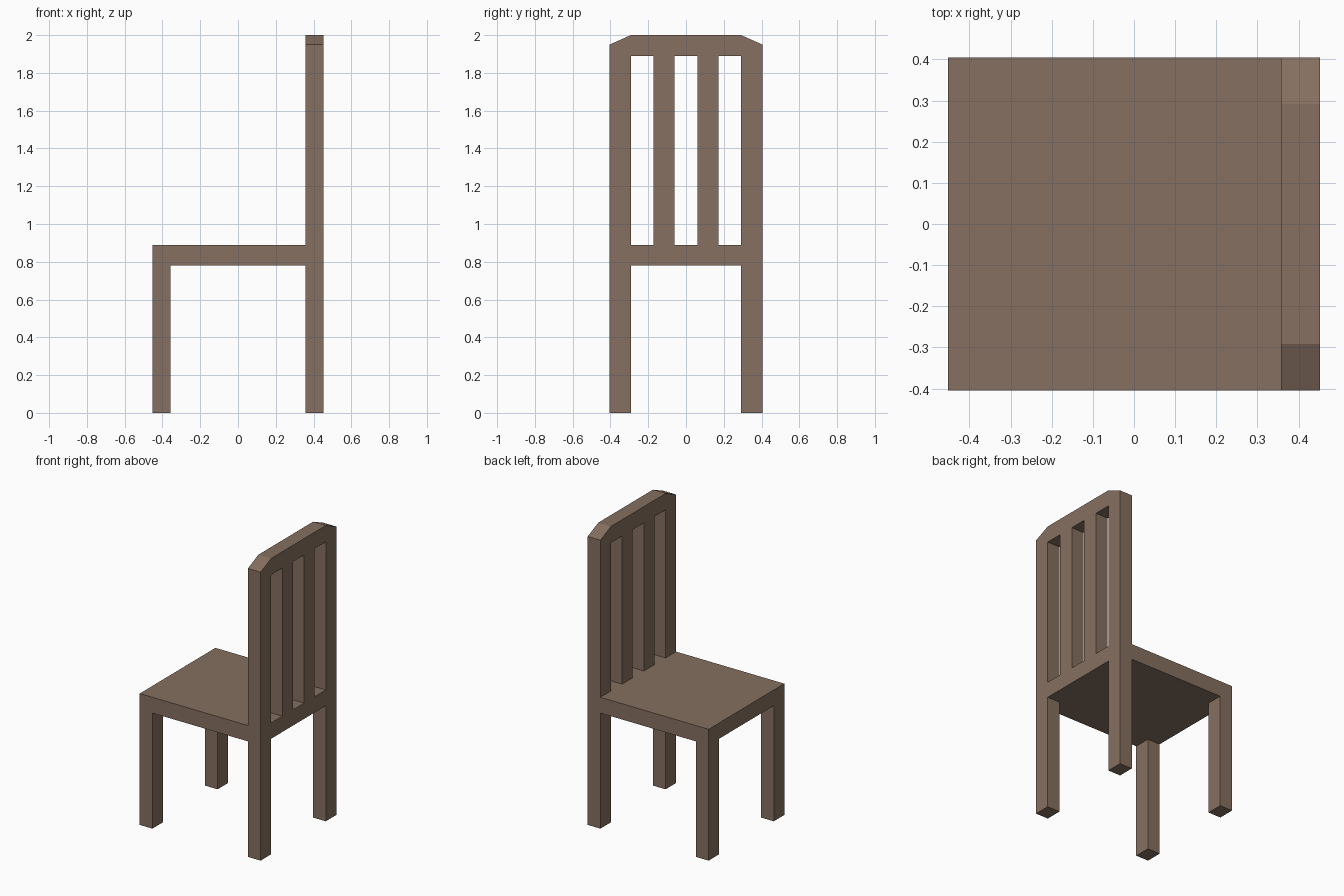
import bpy, bmesh, math
from mathutils import Matrix, Euler

if "Cube" in bpy.data.objects:
    bpy.data.objects.remove(bpy.data.objects["Cube"])

wood = bpy.data.materials.new("brown wood")
wood.diffuse_color = (0.235, 0.16, 0.115, 1)
wood.use_nodes = True
wood.node_tree.nodes["Principled BSDF"].inputs["Base Color"].default_value = wood.diffuse_color

X, Y = 0.452, 0.404            # half depth and half width
LEG_X, POST_Y = 0.095, 0.292   # leg thickness, inner side of the posts
SEAT_LOW, SEAT_TOP = 0.781, 0.888


def add_mesh(name, bm):
    bmesh.ops.recalc_face_normals(bm, faces=bm.faces)
    mesh = bpy.data.meshes.new(name)
    bm.to_mesh(mesh)
    bm.free()
    mesh.materials.append(wood)
    obj = bpy.data.objects.new(name, mesh)
    bpy.context.collection.objects.link(obj)
    return obj


def box(name, x, y, z):
    bm = bmesh.new()
    size = [b - a for a, b in (x, y, z)]
    mid = [(a + b) / 2 for a, b in (x, y, z)]
    bmesh.ops.create_cube(bm, size=1, matrix=Matrix.Translation(mid) @ Matrix.Diagonal((*size, 1)))
    return add_mesh(name, bm)


def panel(name, loops, x):
    """Extrude closed (y, z) loops along x; inner loops become holes."""
    curve = bpy.data.curves.new(name + "_profile", 'CURVE')
    curve.dimensions = '2D'
    curve.fill_mode = 'BOTH'
    curve.extrude = (x[1] - x[0]) / 2
    for loop in loops:
        spline = curve.splines.new('POLY')
        spline.points.add(len(loop) - 1)
        for point, (a, b) in zip(spline.points, loop):
            point.co = (a, b, 0, 1)
        spline.use_cyclic_u = True
    helper = bpy.data.objects.new(name + "_profile", curve)
    bpy.context.collection.objects.link(helper)
    bpy.context.view_layer.update()
    bm = bmesh.new()
    bm.from_mesh(helper.to_mesh())
    helper.to_mesh_clear()
    bpy.data.objects.remove(helper)
    bmesh.ops.remove_doubles(bm, verts=bm.verts, dist=1e-4)
    bmesh.ops.dissolve_limit(bm, angle_limit=0.01, verts=bm.verts, edges=bm.edges)
    turn = Euler((math.pi / 2, 0, math.pi / 2)).to_matrix().to_4x4()
    bm.transform(Matrix.Translation(((x[0] + x[1]) / 2, 0, 0)) @ turn)
    for f in bm.faces:
        f.smooth = False
    return add_mesh(name, bm)


# Seat and front legs
box("seat", (-X, X - LEG_X), (-Y, Y), (SEAT_LOW, SEAT_TOP))
for side, s in (("right", -1), ("left", 1)):
    box("front_leg_" + side, (-X, -X + LEG_X), sorted((s * POST_Y, s * Y)), (0, SEAT_LOW))

# Back with rear legs, clipped top corners and three slots between the slats
half = [(POST_Y, SEAT_LOW), (POST_Y, 0), (Y, 0), (Y, 1.95), (0.292, 2.0)]
outline = half + [(-y, z) for y, z in reversed(half)]
slots = [[(a, SEAT_TOP), (b, SEAT_TOP), (b, 1.889), (a, 1.889)]
         for a, b in ((-POST_Y, -0.172), (-0.06, 0.06), (0.172, POST_Y))]
panel("back_and_rear_legs", [outline] + slots, (X - LEG_X, X))
